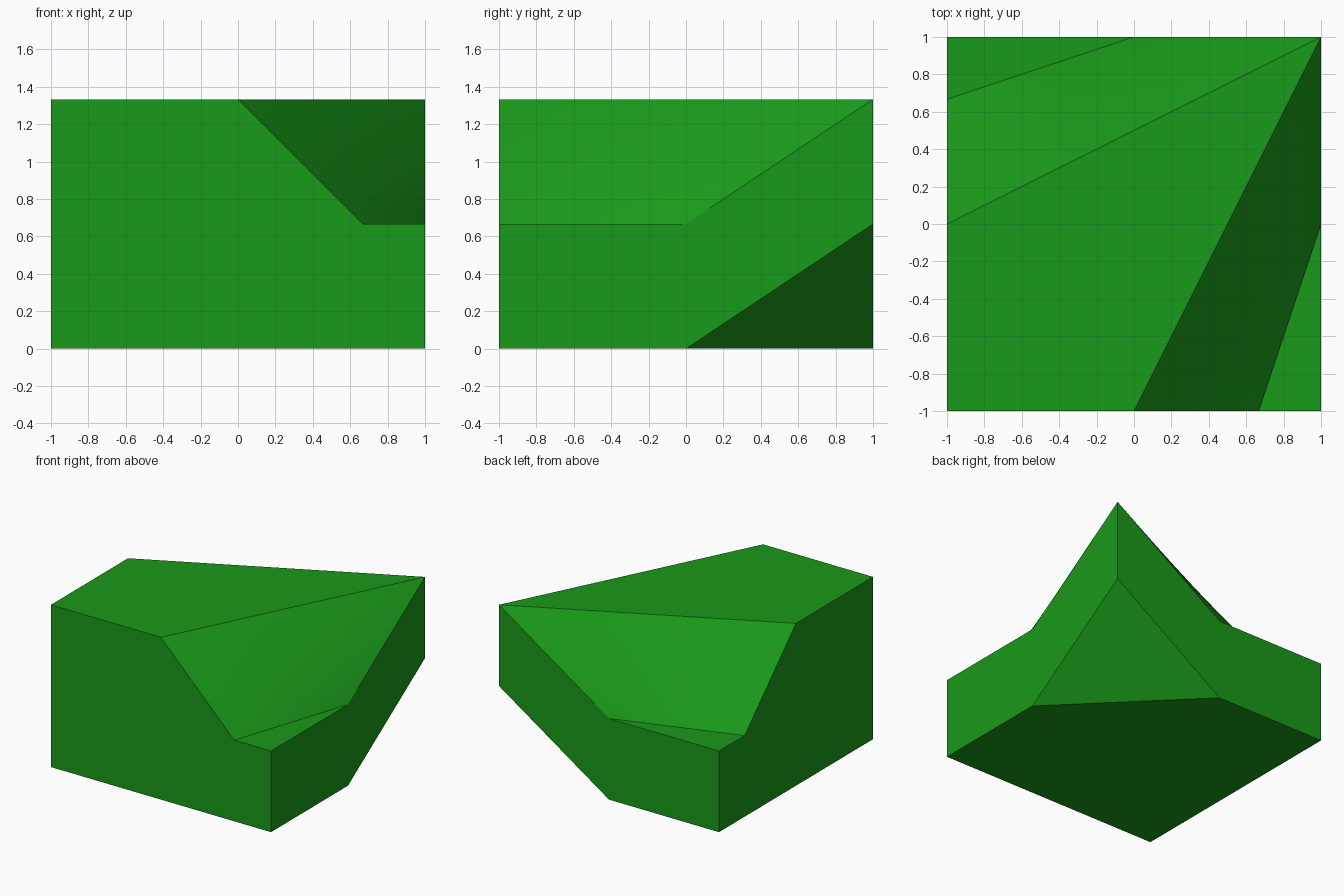
import bpy, bmesh
from mathutils import Vector

if "Cube" in bpy.data.objects:
    bpy.data.objects.remove(bpy.data.objects["Cube"])

H, L, T = 4 / 3, 2 / 3, 2 / 3   # full height, low height, two-thirds offset
N = 10                          # segments of each twisted slope

# Corners of the front right slope
A, B = Vector((0, -1, H)), Vector((T, -1, L))
C, D = Vector((1, 0, L)), Vector((1, 1, H))


def seg(p, q):
    """Points from p up to, not including, q."""
    return [p.lerp(q, i / N) for i in range(N)]


def swap(p):
    """Mirror across the diagonal x = -y rotated frame: exchange x and y."""
    p = Vector(p)
    return Vector((p.y, p.x, p.z))


bm = bmesh.new()


def face(points, smooth=False):
    f = bm.faces.new([bm.verts.new(p) for p in points])
    f.smooth = smooth


# Walls, low ledge and twisted slope, each repeated across the diagonal
for m in (Vector, swap):
    def add(points, smooth=False):
        face([m(p) for p in points], smooth)

    add([(-1, -1, 0), (1, -1, 0), (1, -1, L)] + seg(B, A) + [A, (-1, -1, H)])
    add([(1, -1, 0), (1, 0, 0), (1, 1, L)] + seg(D, C) + [C, (1, -1, L)])
    add([(1, -1, L)] + seg(C, B) + [B])
    rows = [[A.lerp(D, i / N).lerp(B.lerp(C, i / N), j / N)
             for j in range(N + 1)] for i in range(N + 1)]
    for i in range(N):
        for j in range(N):
            add([rows[i][j], rows[i][j + 1], rows[i + 1][j + 1], rows[i + 1][j]], True)

# Top, bottom and undercut back corner
face([(-1, -1, H)] + seg(A, D) + seg(D, swap(A)) + [swap(A)])
face([(-1, -1, 0), (-1, 1, 0), (0, 1, 0), (1, 0, 0), (1, -1, 0)])
face([(1, 0, 0), (0, 1, 0), (1, 1, L)])

bmesh.ops.remove_doubles(bm, verts=bm.verts, dist=1e-4)
bmesh.ops.recalc_face_normals(bm, faces=bm.faces)

mesh = bpy.data.meshes.new("twisted_slope_block")
bm.to_mesh(mesh)
bm.free()
block = bpy.data.objects.new("twisted_slope_block", mesh)
bpy.context.collection.objects.link(block)

green = bpy.data.materials.new("green")
green.diffuse_color = (0.01, 0.32, 0.01, 1)
green.use_nodes = True
green.node_tree.nodes["Principled BSDF"].inputs["Base Color"].default_value = green.diffuse_color
mesh.materials.append(green)

# Keep the block edges crisp and the slopes smooth
bpy.context.view_layer.objects.active = block
block.select_set(True)
bpy.ops.object.shade_smooth_by_angle(angle=0.35)
